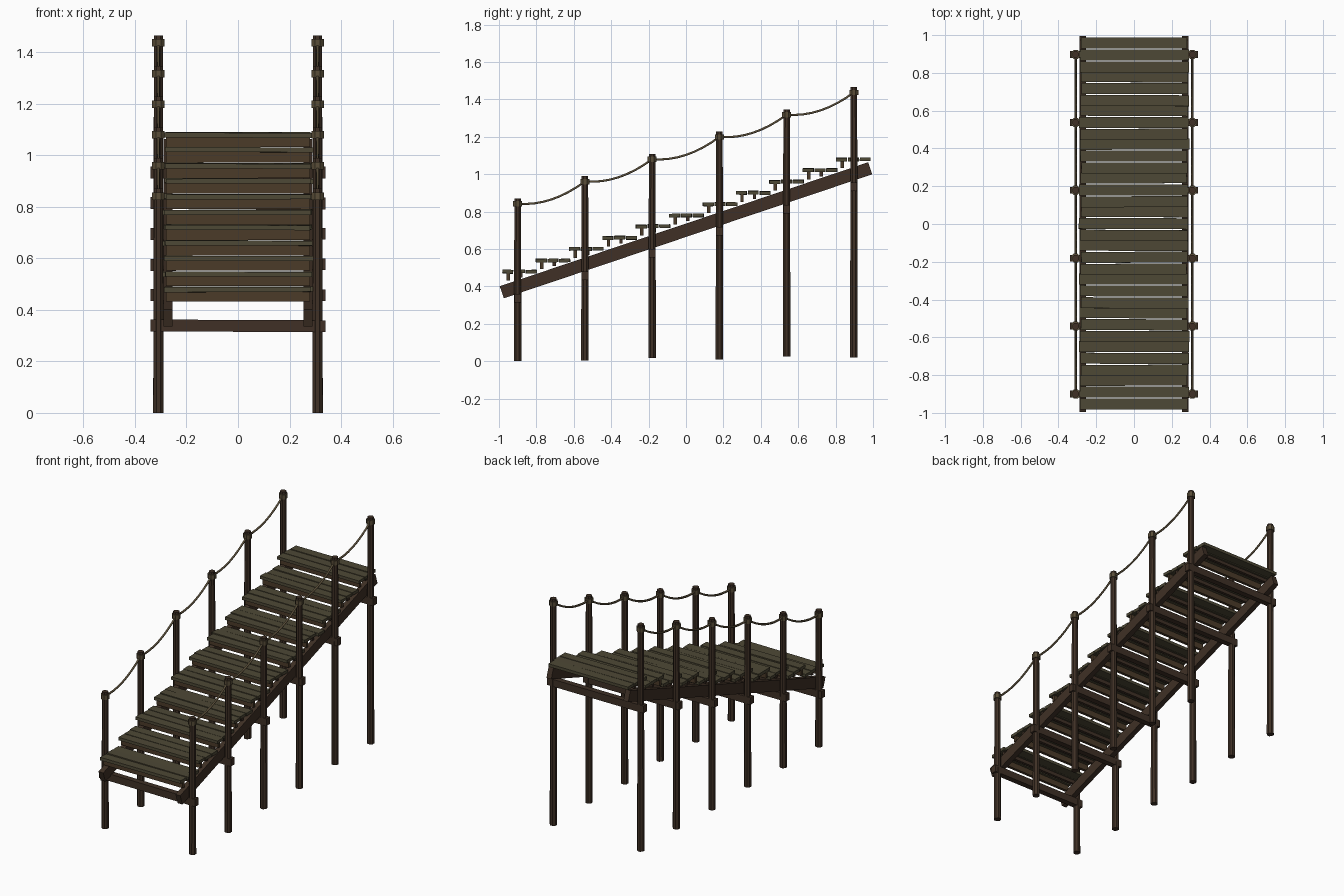
import bpy, math, random
from mathutils import Vector

if "Cube" in bpy.data.objects:
    bpy.data.objects.remove(bpy.data.objects["Cube"])

random.seed(4)

def material(name, col):
    m = bpy.data.materials.new(name)
    m.diffuse_color = (*col, 1)
    m.use_nodes = True
    m.node_tree.nodes["Principled BSDF"].inputs["Base Color"].default_value = m.diffuse_color
    return m

DARK = material("dark_wood", (0.05, 0.03, 0.019))
TREAD = material("weathered_wood", (0.075, 0.065, 0.036))
RISER = material("riser_wood", (0.07, 0.043, 0.022))
ROPE = material("rope", (0.1, 0.075, 0.04))

def box(name, loc, size, mat, rot=(0, 0, 0)):
    bpy.ops.mesh.primitive_cube_add(size=1, location=loc, rotation=rot)
    o = bpy.context.object
    o.name = name
    o.scale = size
    o.data.materials.append(mat)
    return o

def cone(name, x, y, z0, z1, r0, r1, mat, sides=8):
    bpy.ops.mesh.primitive_cone_add(vertices=sides, radius1=r0, radius2=r1, depth=z1 - z0,
                                    location=(x, y, (z0 + z1) / 2),
                                    rotation=(0, 0, math.pi / sides))
    o = bpy.context.object
    o.name = name
    o.data.materials.append(mat)
    return o

# Sloping side beams
SLOPE = math.atan2(0.663, 1.97)
LENGTH = math.hypot(0.663, 1.97) 
for side in (-1, 1):
    box("stringer", (side * 0.272, 0, 0.70), (0.034, LENGTH, 0.068), DARK, (SLOPE, 0, 0))

# Steps: three planks, a riser and a cleat each
for i in range(11):
    y = -0.983 + i * 0.1785
    z = 0.48 + i * 0.06
    for k in range(3):
        j = random.uniform
        box("tread_plank", (j(-0.004, 0.004), y + 0.03 + k * 0.063, z + j(-0.002, 0.002)),
            (0.57 + j(-0.008, 0.012), 0.058, 0.019), TREAD,
            (j(-0.02, 0.02), j(-0.005, 0.005), j(-0.006, 0.006)))
    box("riser", (0, y + 0.033, z - 0.027), (0.56, 0.018, 0.042), RISER)
    box("tread_cleat", (0, y + 0.1, z - 0.019), (0.55, 0.018, 0.025), DARK)

# Posts, rope wraps and cross beams
ys = [-0.9 + i * 0.3595 for i in range(6)]
foot = [0, 0.004, 0.018, 0.01, 0.025, 0.02]
knots = [0.842 + i * 0.119 for i in range(6)]
for i, y in enumerate(ys):
    for side in (-1, 1):
        x = side * 0.309
        cone("post", x, y, foot[i], knots[i] + 0.029, 0.022, 0.019, DARK)
        cone("rope_wrap", x, y, knots[i] - 0.015, knots[i] + 0.014, 0.026, 0.026, ROPE)
    box("cross_beam", (0, y, 0.338 + i * 0.119), (0.68, 0.036, 0.046), DARK,
        (0, random.uniform(-0.006, 0.006), 0))

# Sagging handrail ropes
for side in (-1, 1):
    c = bpy.data.curves.new("handrail_rope", 'CURVE')
    c.dimensions = '3D'
    c.bevel_depth = 0.0065
    c.bevel_resolution = 1
    c.use_fill_caps = True
    pts = []
    for i in range(5):
        a = Vector((side * 0.309, ys[i], knots[i]))
        b = Vector((side * 0.309, ys[i + 1], knots[i + 1]))
        for k in range(8 if i < 4 else 9):
            t = k / 8
            p = a.lerp(b, t)
            p.z -= 0.037 * 4 * t * (1 - t)
            pts.append(p)
    s = c.splines.new('POLY')
    s.points.add(len(pts) - 1)
    for sp, p in zip(s.points, pts):
        sp.co = (*p, 1)
    c.materials.append(ROPE)
    o = bpy.data.objects.new("handrail_rope", c)
    bpy.context.collection.objects.link(o)
